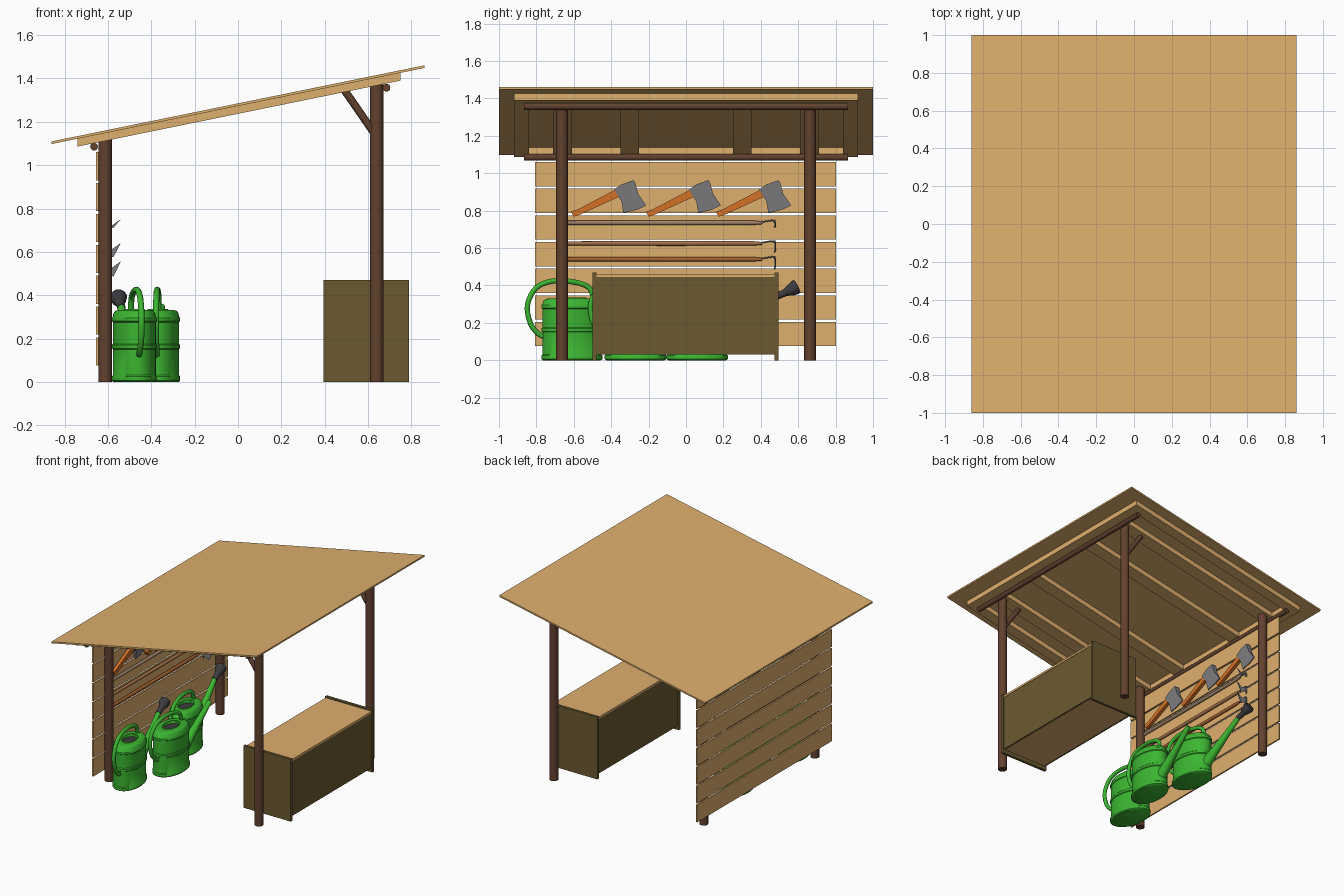
import bpy, bmesh, math
from mathutils import Matrix, Vector

if "Cube" in bpy.data.objects:
    bpy.data.objects.remove(bpy.data.objects["Cube"])

SLOPE = 0.204


def mat(name, r, g, b):
    m = bpy.data.materials.new(name)
    m.diffuse_color = [(c / 255) ** 2.2 for c in (r, g, b)] + [1]
    m.use_nodes = True
    m.node_tree.nodes["Principled BSDF"].inputs["Base Color"].default_value = m.diffuse_color
    return m


TAN = mat("tan_wood", 222, 174, 110)
BARK = mat("bark_wood", 98, 67, 50)
OLIVE = mat("dark_wood", 107, 90, 52)
GREEN = mat("green_plastic", 62, 180, 52)
DARK = mat("dark_plastic", 62, 62, 66)
ORANGE = mat("handle_wood", 212, 112, 44)
STEEL = mat("steel", 125, 125, 128)
POLES = [mat("pole_grey", 160, 130, 105), mat("pole_tan", 165, 115, 75),
         mat("pole_brown", 165, 100, 50)]


def finish(name, bm, m, smooth=False, M=None):
    bmesh.ops.recalc_face_normals(bm, faces=bm.faces[:])
    me = bpy.data.meshes.new(name)
    bm.to_mesh(me)
    bm.free()
    ob = bpy.data.objects.new(name, me)
    me.materials.append(m)
    bpy.context.collection.objects.link(ob)
    if M:
        ob.matrix_world = M
    if smooth:
        bpy.ops.object.select_all(action='DESELECT')
        ob.select_set(True)
        bpy.context.view_layer.objects.active = ob
        bpy.ops.object.shade_smooth_by_angle(angle=math.radians(40))
    return ob


def box(name, x, y, z, m, shear=0):
    bm = bmesh.new()
    bmesh.ops.create_cube(bm, size=1)
    for v in bm.verts:
        v.co = Vector([a + (b - a) * (c + .5) for (a, b), c in zip((x, y, z), v.co)])
        v.co.z += shear * v.co.x
    return finish(name, bm, m)


def tube(name, pts, radii, m, n=12, M=None):
    """Round sweep through pts with one radius per point, capped."""
    bm = bmesh.new()
    pts = [Vector(p) for p in pts]
    rings = []
    for i, p in enumerate(pts):
        d = (pts[min(i + 1, len(pts) - 1)] - pts[max(i - 1, 0)]).normalized()
        ref = Vector((1, 0, 0)) if abs(d.x) < .9 else Vector((0, 1, 0))
        u = d.cross(ref).normalized()
        w = d.cross(u)
        r = radii[i] if isinstance(radii, (list, tuple)) else radii
        rings.append([bm.verts.new(p + r * (u * math.cos(t) + w * math.sin(t)))
                      for t in (2 * math.pi * k / n for k in range(n))])
    for a, b in zip(rings, rings[1:]):
        for k in range(n):
            bm.faces.new((a[k], a[(k + 1) % n], b[(k + 1) % n], b[k]))
    bm.faces.new(rings[0])
    bm.faces.new(rings[-1])
    return finish(name, bm, m, True, M)


def plate(name, x, pts, m, half):
    """YZ polygon given thickness in x, one half thickness per point."""
    bm = bmesh.new()
    a, b = [[bm.verts.new((x + s * h, y, z)) for (y, z), h in zip(pts, half)] for s in (-1, 1)]
    bm.faces.new(a)
    bm.faces.new(b)
    n = len(pts)
    for k in range(n):
        bm.faces.new((a[k], a[(k + 1) % n], b[(k + 1) % n], b[k]))
    return finish(name, bm, m)


def smooth_path(ctrl, steps=5):
    """Catmull-Rom points through the (y, z) controls in the plane x = 0."""
    c = [Vector((0, y, z)) for y, z in ctrl]
    c = [2 * c[0] - c[1]] + c + [2 * c[-1] - c[-2]]
    out = []
    for p0, p1, p2, p3 in zip(c, c[1:], c[2:], c[3:]):
        for t in (k / steps for k in range(steps)):
            out.append(.5 * (2 * p1 + (p2 - p0) * t + (2 * p0 - 5 * p1 + 4 * p2 - p3) * t * t
                             + (3 * p1 - p0 - 3 * p2 + p3) * t ** 3))
    return out + [c[-2]]


# Roof: sheet, rim boards and rafters, all following the slope
box("roof_sheet", (-.86, .86), (-1, 1), (1.273, 1.285), TAN, SLOPE)
RZ = (1.237, 1.274)
for s, label in ((-1, "front"), (1, "back")):
    box(label + "_rim", (-.74, .75), sorted((s * .84, s * .92)), RZ, TAN, SLOPE)
box("low_rim", (-.74, -.66), (-.84, .84), RZ, TAN, SLOPE)
box("high_rim", (.67, .75), (-.84, .84), RZ, TAN, SLOPE)
for y in (-.66, -.3, .3, .66):
    box("rafter", (-.66, .67), (y - .05, y + .05), RZ, TAN, SLOPE)

# Posts cut to the slope, round beams and braces
for x in (-.613, .64):
    for y in (-.663, .663):
        post = tube("post", [(x, y, 0), (x, y, 1.238 + SLOPE * x)], .031, BARK, 16)
        for v in post.data.vertices:
            if v.co.z > .5:
                v.co.z += SLOPE * (v.co.x - x)
for x, z in ((-.664, 1.085), (.685, 1.357)):
    tube("round_beam", [(x, -.866, z), (x, .866, z)], .018, BARK)
for y in (-.663, .663):
    tube("brace", [(.492, y, 1.345), (.635, y, 1.138)], .018, BARK)

# Plank wall
for k in range(7):
    z = .075 + k * .1425
    box("wall_plank", (-.656, -.644), (-.807, .803), (z, z + .13), TAN)

# Counter
for y in (-.499, .474):
    box("counter_end", (.395, .79), (y, y + .02), (0, .47), OLIVE)
for x in (.405, .767):
    box("counter_side", (x, x + .015), (-.48, .475), (.03, .445), OLIVE)
box("counter_top", (.4, .785), (-.48, .475), (.445, .46), TAN)
box("counter_bottom", (.42, .767), (-.48, .475), (.03, .045), TAN)

# Axes hung on the wall
for dy in (0, .4, .775):
    AX = -.622
    plate("axe_handle", AX, [(dy + y, z) for y, z in
          ((-.615, .795), (-.6, .768), (-.575, .775), (-.36, .873), (-.31, .90),
           (-.325, .935), (-.375, .913), (-.58, .806))], ORANGE, [.012] * 8)
    plate("axe_head", AX, [(dy + y, z) for y, z in
          ((-.385, .912), (-.345, .94), (-.28, .963), (-.27, .945), (-.255, .89), (-.213, .828),
           (-.26, .805), (-.335, .787), (-.345, .85))], STEEL,
          [.018, .018, .018, .018, .014, .003, .003, .003, .014])

# Long-handled tools with curved necks and blades
for z, drop, m in zip((.735, .625, .54), (.025, .05, .055), POLES):
    RX = -.622
    tube("tool_pole", [(RX, -.632, z), (RX, -.1, z), (RX, .36, z), (RX, .41, z)],
         [.011, .013, .012, .007], m)
    neck = smooth_path([(.38, z), (.43, z + .008), (.465, z + .012), (.478, z - .005),
                        (.475, z - drop)], 4)
    tube("tool_neck", [(RX, p.y, p.z) for p in neck], .004, STEEL, 8)
    blade = bmesh.new()
    q = [(RX, z - drop * .6), (-.575, z - drop), (-.54, z + .017), (-.58, z - .012), (RX, z)]
    f = blade.faces.new([blade.verts.new((x, .472, w)) for x, w in q])
    ext = bmesh.ops.extrude_face_region(blade, geom=[f])['geom']
    for v in ext:
        if isinstance(v, bmesh.types.BMVert):
            v.co.y += .006
    finish("tool_blade", blade, STEEL)

# Watering cans
BODY = [(.155, 0), (.165, .006), (.165, .025), (.158, .031), (.158, .15), (.165, .155),
        (.165, .17), (.158, .175), (.158, .275), (.165, .28), (.165, .295), (.158, .301),
        (.153, .318), (.14, .328), (.12, .331), (.08, .331), (.075, .336), (.07, .331), (.07, .31)]
HANDLE = smooth_path([(.12, .325), (.09, .39), (.0, .42), (-.11, .422), (-.195, .385),
                      (-.24, .295), (-.225, .2), (-.185, .145), (-.15, .125)])


def watering_can(x, y, turn, rose):
    M = Matrix.Translation((x, y, 0)) @ Matrix.Rotation(math.radians(turn), 4, 'Z')
    n, bm, rings = 40, bmesh.new(), []
    for r, z in BODY:
        rings.append([bm.verts.new((.62 * r * math.cos(t), r * math.sin(t), z))
                      for t in (2 * math.pi * k / n for k in range(n))])
    for a, b in zip(rings, rings[1:]):
        for k in range(n):
            bm.faces.new((a[k], a[(k + 1) % n], b[(k + 1) % n], b[k]))
    bm.faces.new(rings[0])
    finish("can_body", bm, GREEN, True, M)
    bm = bmesh.new()
    bmesh.ops.create_circle(bm, cap_ends=True, radius=.071, segments=n,
                            matrix=Matrix.Translation((0, 0, .315)) @ Matrix.Diagonal((.62, 1, 1, 1)))
    finish("can_opening", bm, DARK, False, M)
    tube("can_handle", HANDLE, .014, GREEN, 12, M)
    tube("can_spout", [(0, .12, .085), (0, .2, .15), (0, .32, .25), (0, .44, .348)],
         [.042, .032, .023, .017], GREEN, 16, M)
    if rose:
        tube("can_rose", [(0, .43, .342), (0, .475, .362), (0, .51, .378), (0, .53, .39), (0, .54, .395)],
             [.019, .02, .034, .04, .036], DARK, 16, M)


watering_can(-.478, -.61, 8, True)
watering_can(-.37, -.27, -2, False)
watering_can(-.478, .06, 8, True)
